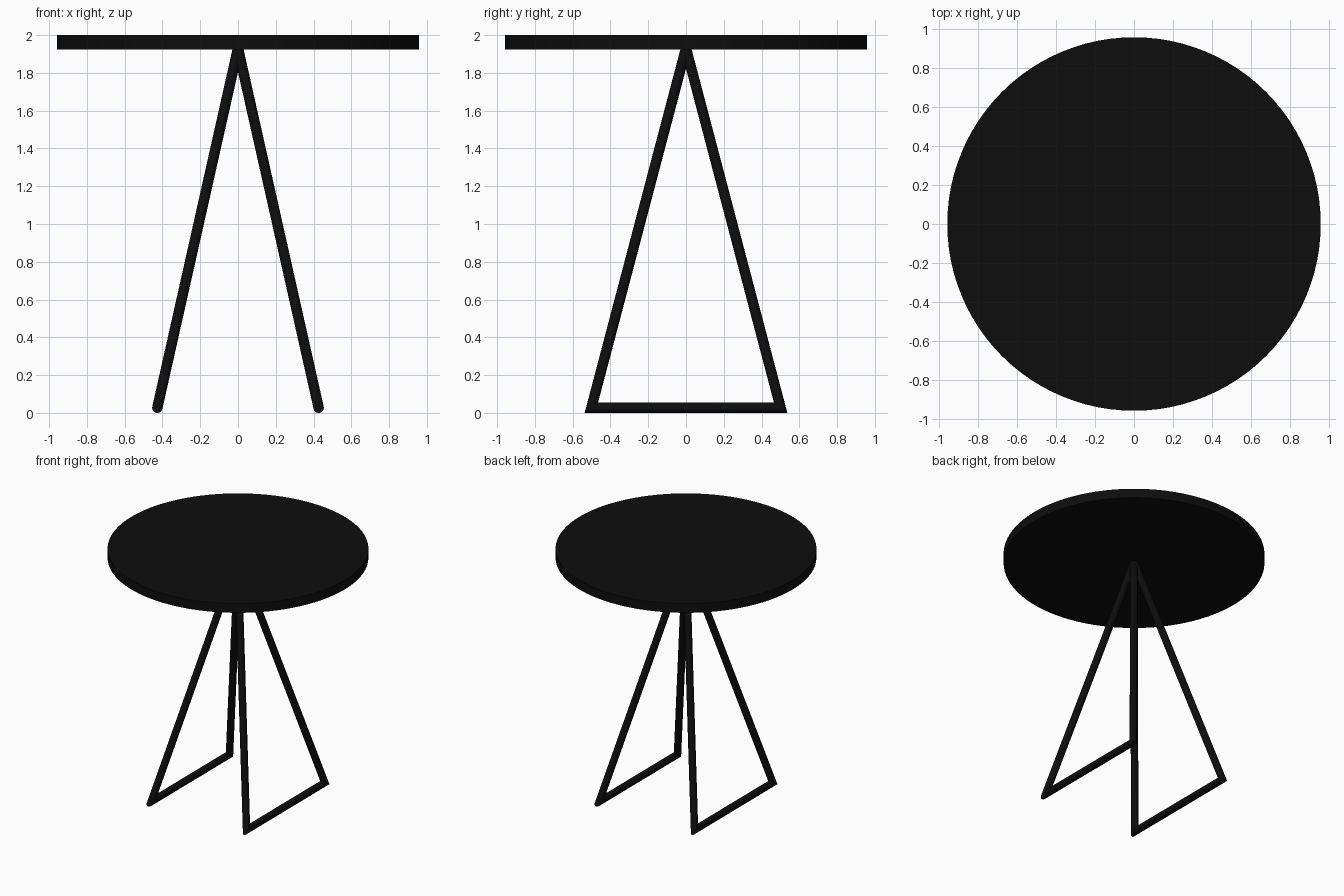
import bpy, bmesh, math
from mathutils import Vector
from mathutils.geometry import intersect_line_plane

if "Cube" in bpy.data.objects:
    bpy.data.objects.remove(bpy.data.objects["Cube"])

TOP_R, TOP_Z0, TOP_Z1 = 0.957, 1.925, 2.0
TUBE_R, SIDES = 0.0275, 24
FOOT_X, FOOT_Y = 0.427, 0.501

black = bpy.data.materials.new("black")
black.diffuse_color = (0.004, 0.004, 0.004, 1)
black.use_nodes = True
black.node_tree.nodes["Principled BSDF"].inputs["Base Color"].default_value = black.diffuse_color


def finish(obj):
    obj.data.materials.append(black)
    bpy.ops.object.select_all(action='DESELECT')
    obj.select_set(True)
    bpy.context.view_layer.objects.active = obj
    bpy.ops.object.shade_smooth_by_angle(angle=math.radians(30))


def mitred_tube(name, path):
    """Round tube along a path with mitred corners and level-cut ends."""
    pts = [Vector(p) for p in path]
    dirs = [(b - a).normalized() for a, b in zip(pts, pts[1:])]
    normals = ([Vector((0, 0, 1))]
               + [(a + b).normalized() for a, b in zip(dirs, dirs[1:])]
               + [Vector((0, 0, 1))])
    side = dirs[0].cross(dirs[1]).normalized()
    other = dirs[0].cross(side)
    ring = []
    for i in range(SIDES):
        a = 2 * math.pi * i / SIDES
        ring.append(pts[0] + TUBE_R * (math.cos(a) * side + math.sin(a) * other))
    bm = bmesh.new()
    rings = []
    for k, (p, n) in enumerate(zip(pts, normals)):
        d = dirs[max(k - 1, 0)]
        ring = [intersect_line_plane(q, q + d, p, n) for q in ring]
        rings.append([bm.verts.new(q) for q in ring])
    for r0, r1 in zip(rings, rings[1:]):
        for i in range(SIDES):
            j = (i + 1) % SIDES
            bm.faces.new((r0[i], r0[j], r1[j], r1[i]))
    bm.faces.new(rings[0])
    bm.faces.new(rings[-1])
    bmesh.ops.recalc_face_normals(bm, faces=bm.faces)
    mesh = bpy.data.meshes.new(name)
    bm.to_mesh(mesh)
    bm.free()
    obj = bpy.data.objects.new(name, mesh)
    bpy.context.collection.objects.link(obj)
    finish(obj)


# Round table top
bpy.ops.mesh.primitive_cylinder_add(vertices=96, radius=TOP_R, depth=TOP_Z1 - TOP_Z0,
                                    location=(0, 0, (TOP_Z0 + TOP_Z1) / 2))
top = bpy.context.object
top.name = "table_top"
finish(top)

# Two triangular leg frames leaning apart from a shared apex
apex = (0, 0, TOP_Z0 + 0.005)
for name, s in (("right_leg_frame", 1), ("left_leg_frame", -1)):
    mitred_tube(name, [apex, (s * FOOT_X, -FOOT_Y, TUBE_R),
                       (s * FOOT_X, FOOT_Y, TUBE_R), apex])
